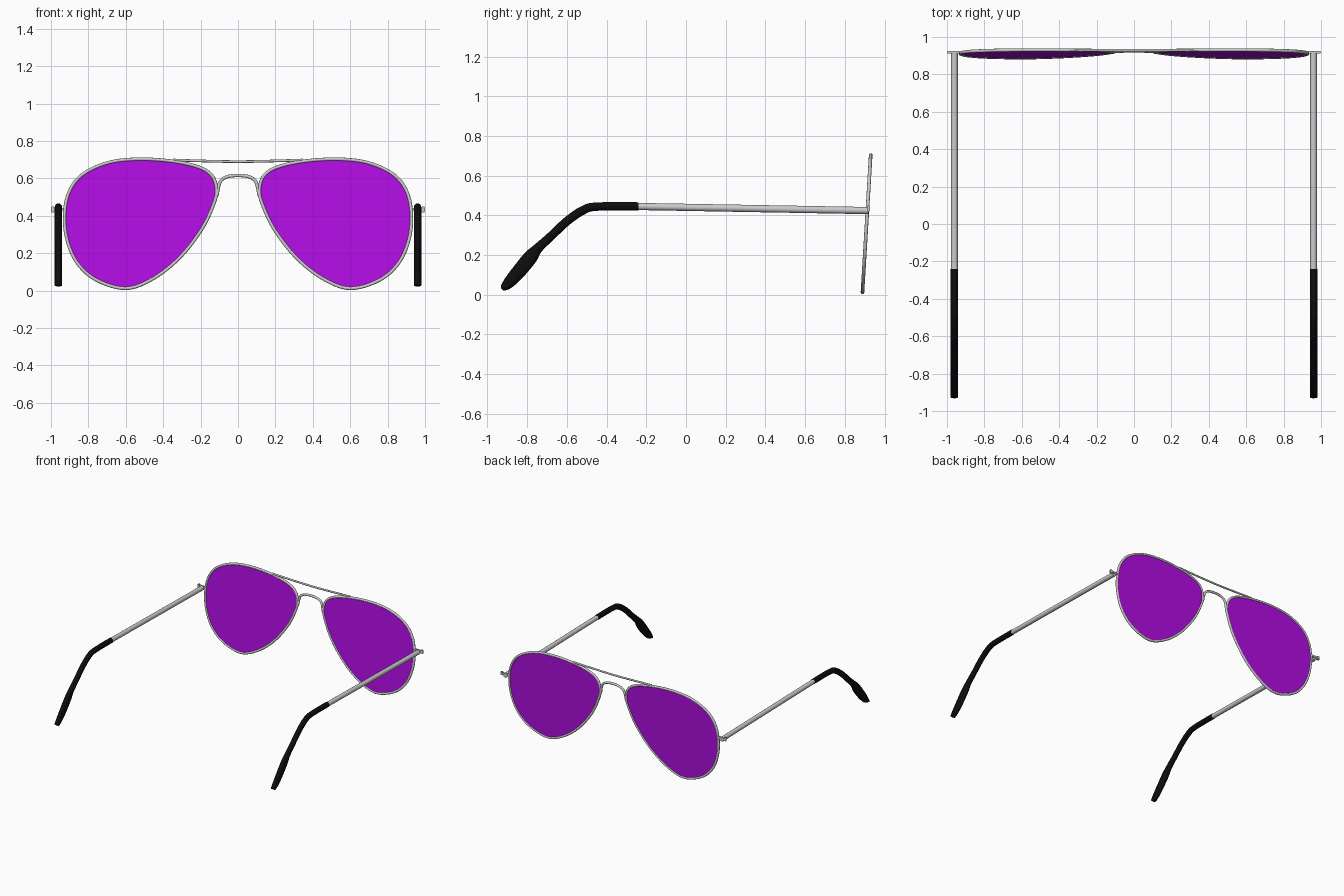
import bpy, bmesh, math
from mathutils import Vector

if "Cube" in bpy.data.objects:
    bpy.data.objects.remove(bpy.data.objects["Cube"])


def material(name, rgb):
    m = bpy.data.materials.new(name)
    m.diffuse_color = (*rgb, 1)
    m.use_nodes = True
    m.node_tree.nodes["Principled BSDF"].inputs["Base Color"].default_value = m.diffuse_color
    return m


PURPLE = material("purple_tint", (0.45, 0.004, 0.78))
BLACK = material("black_rubber", (0.004, 0.004, 0.004))
TILT = 0.06
FRONT_N = Vector((0, 1, -TILT)).normalized()


def on_front(x, z, off=0.0):
    # Point on the slightly tilted plane of the front frame
    return Vector((x, 0.888 + TILT * z, z)) + FRONT_N * off


def smooth_path(pts, steps, closed=False):
    # Catmull-Rom interpolation of tuples of any length
    n, out = len(pts), []
    get = (lambda i: pts[i % n]) if closed else (lambda i: pts[min(max(i, 0), n - 1)])
    for i in range(n if closed else n - 1):
        a, b, c, d = (get(i + k) for k in (-1, 0, 1, 2))
        for s in range(steps):
            t = s / steps
            out.append(tuple(0.5 * (2 * q + (r - p) * t + (2 * p - 5 * q + 4 * r - w) * t * t
                                    + (3 * q - p - 3 * r + w) * t ** 3)
                             for p, q, r, w in zip(a, b, c, d)))
    return out if closed else out + [tuple(pts[-1])]


def finish(bm, name, mat=None):
    bmesh.ops.recalc_face_normals(bm, faces=bm.faces)
    me = bpy.data.meshes.new(name)
    bm.to_mesh(me)
    bm.free()
    ob = bpy.data.objects.new(name, me)
    bpy.context.collection.objects.link(ob)
    if mat:
        me.materials.append(mat)
    bpy.context.view_layer.objects.active = ob
    ob.select_set(True)
    bpy.ops.object.shade_smooth_by_angle(angle=math.radians(40))
    ob.select_set(False)
    return ob


def sweep(name, path, normal, radius, plane_radii=None, closed=False, mat=None, sides=12):
    # Elliptical tube along a path lying in the plane with the given normal
    bm, n, rings = bmesh.new(), len(path), []
    for i, p in enumerate(path):
        a = path[i - 1] if closed or i else p
        b = path[(i + 1) % n] if closed or i < n - 1 else p
        side = (b - a).normalized().cross(normal)
        r = plane_radii[i] if plane_radii else radius
        rings.append([bm.verts.new(p + normal * radius * math.cos(k * math.tau / sides)
                                   + side * r * math.sin(k * math.tau / sides))
                      for k in range(sides)])
    for i in range(n if closed else n - 1):
        r0, r1 = rings[i], rings[(i + 1) % n]
        for k in range(sides):
            j = (k + 1) % sides
            bm.faces.new((r0[k], r0[j], r1[j], r1[k]))
    if not closed:
        bm.faces.new(rings[0])
        bm.faces.new(rings[-1])
    return finish(bm, name, mat)


def box(name, lo, hi):
    bm = bmesh.new()
    bmesh.ops.create_cube(bm, size=1)
    for v in bm.verts:
        v.co = Vector([l + (h - l) * (c + 0.5) for l, h, c in zip(lo, hi, v.co)])
    bmesh.ops.bevel(bm, geom=bm.edges[:], offset=0.003, segments=2, affect='EDGES')
    return finish(bm, name)


# Teardrop outline (x, z) of one lens, outer edge of the rim
OUTLINE = [(.53, .712), (.70, .692), (.84, .626), (.912, .53), (.936, .406), (.922, .27),
           (.866, .142), (.76, .048), (.60, .003), (.45, .058), (.305, .174), (.185, .33),
           (.118, .475), (.106, .55), (.130, .62), (.20, .667), (.345, .70)]
# Ear tip: y, z, half thickness
TIP = [(-.24, .445, .021), (-.45, .444, .021), (-.52, .425, .022), (-.60, .37, .022),
       (-.68, .295, .022), (-.745, .235, .025), (-.785, .187, .036), (-.85, .108, .035),
       (-.895, .058, .028), (-.918, .036, .018), (-.927, .027, .006)]

edge = smooth_path([(.53 + (x - .53) * .979, .37 + (z - .37) * .975) for x, z in OUTLINE], 6, True)
tip = smooth_path(TIP, 5)

for s, tag in ((-1, "left"), (1, "right")):
    # Wire rim
    sweep("rim_" + tag, [on_front(s * x, z) for x, z in edge], FRONT_N, .009, closed=True)
    # Thin tinted lens
    bm = bmesh.new()
    front, back = [[bm.verts.new(on_front(s * x, z, o)) for x, z in edge] for o in (-.004, .004)]
    bm.faces.new(front)
    bm.faces.new(back)
    for i in range(len(front)):
        bm.faces.new((front[i - 1], front[i], back[i], back[i - 1]))
    finish(bm, "lens_" + tag, PURPLE)
    # Hinge bar and knuckle at the outer edge
    for nm, x0, x1, h in (("hinge_bar_", .925, .99, .009), ("hinge_knuckle_", .98, 1.0, .015)):
        box(nm + tag, (min(s * x0, s * x1), .911, .434 - h), (max(s * x0, s * x1), .926, .434 + h))
    # Straight metal temple and bent rubber tip
    X = Vector((1, 0, 0))
    sweep("temple_" + tag, [Vector((s * .96, .92, .424)), Vector((s * .96, -.26, .445))],
          X, .018, sides=16)
    sweep("ear_tip_" + tag, [Vector((s * .96, y, z)) for y, z, r in tip], X, .02,
          [r for y, z, r in tip], mat=BLACK, sides=16)

# Upper brow bar
bar = smooth_path([(-.345, .70), (-.30, .697), (0, .69), (.30, .697), (.345, .70)], 6)
sweep("brow_bar", [on_front(x, z) for x, z in bar], FRONT_N, .007)

# Arched nose bridge
half = [(.112, .51), (.104, .555), (.09, .59), (.055, .61)]
arch = smooth_path([(-x, z) for x, z in half] + [(0, .616)] + half[::-1], 6)
sweep("nose_bridge", [on_front(x, z) for x, z in arch], FRONT_N, .009)
